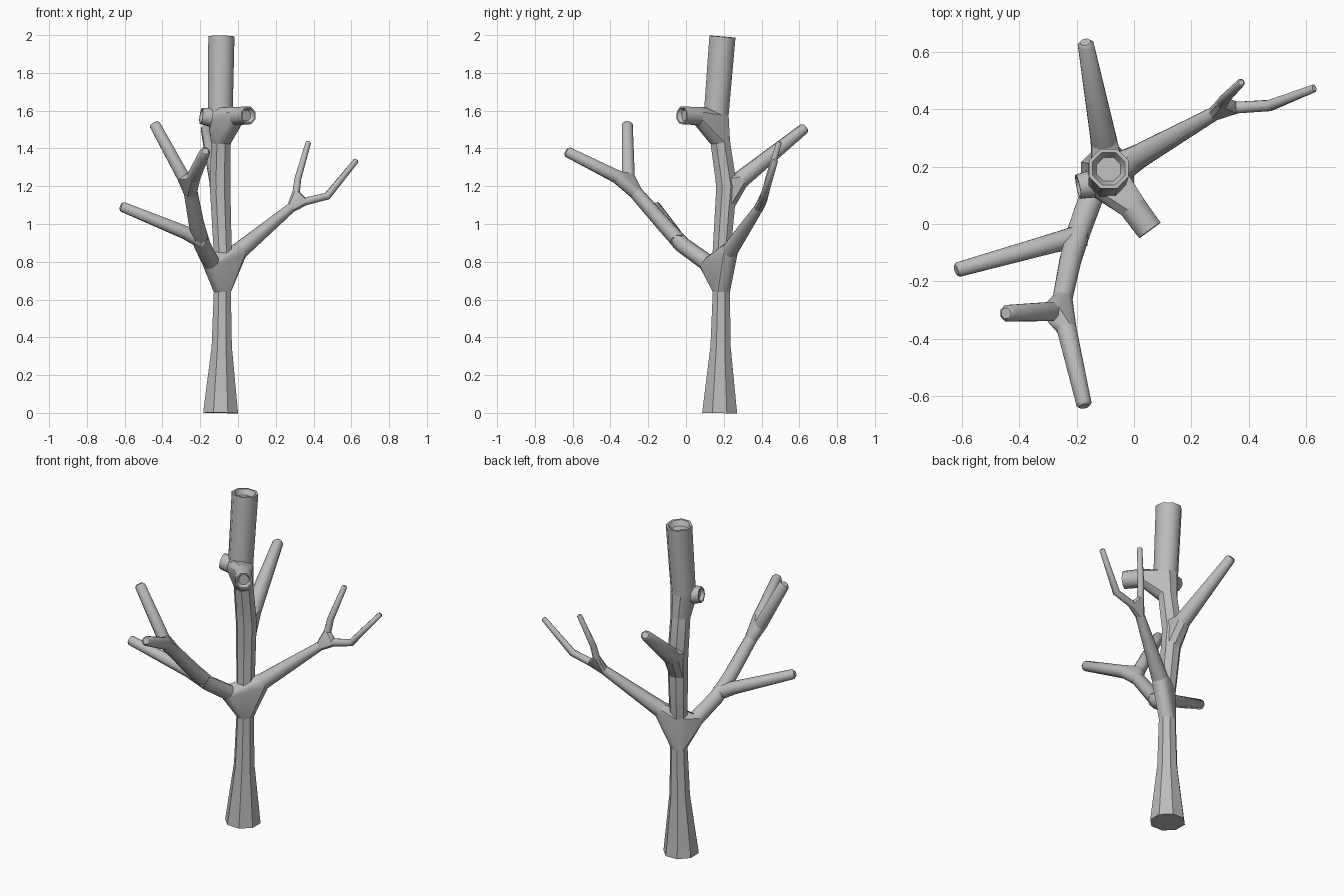
import bpy, bmesh, math
from mathutils import Vector

cube = bpy.data.objects.get("Cube")
if cube:
    bpy.data.objects.remove(cube, do_unlink=True)

GREY = (0.5, 0.5, 0.5, 1)
bark = bpy.data.materials.new("grey_bark")
bark.use_nodes = True
bark.diffuse_color = GREY
bark.node_tree.nodes["Principled BSDF"].inputs["Base Color"].default_value = GREY

SIDES = 8
UP = Vector((0, 0, 1))


def ring(centre, direction, radius):
    """Octagonal cross-section across the given direction."""
    d = Vector(direction).normalized()
    ref = Vector((1, 0, 0)) if abs(d.z) > 0.9 else UP
    u = (ref - d * ref.dot(d)).normalized()
    v = d.cross(u)
    angles = [(i + 0.5) * math.tau / SIDES for i in range(SIDES)]
    return [Vector(centre) + radius * (u * math.cos(a) + v * math.sin(a)) for a in angles]


def finish(name, bm, angle):
    bmesh.ops.recalc_face_normals(bm, faces=bm.faces[:])
    mesh = bpy.data.meshes.new(name)
    bm.to_mesh(mesh)
    bm.free()
    mesh.materials.append(bark)
    obj = bpy.data.objects.new(name, mesh)
    bpy.context.collection.objects.link(obj)
    bpy.ops.object.select_all(action="DESELECT")
    obj.select_set(True)
    bpy.context.view_layer.objects.active = obj
    bpy.ops.object.shade_smooth_by_angle(angle=math.radians(angle))


def limb(name, path, end="tip", angle=50):
    """Loft through (x, y, z, radius) points; returns the first and last rings."""
    pts = [Vector(p[:3]) for p in path]
    rad = [p[3] for p in path]
    rings = []
    for i, p in enumerate(pts):
        a, b = pts[max(i - 1, 0)], pts[min(i + 1, len(pts) - 1)]
        d = (p - a).normalized() + (b - p).normalized()
        rings.append(ring(p, d, rad[i]))
    ends = rings[0], rings[-1]
    d = (pts[-1] - pts[-2]).normalized()
    r = rad[-1]
    if end == "tip":      # slightly rounded end
        rings.append(ring(pts[-1] + d * r * 0.4, d, r * 0.65))
    elif end == "cup":    # hollow broken end
        rings.append(ring(pts[-1], d, r * 0.82))
        rings.append(ring(pts[-1] - d * r * 0.4, d, r * 0.6))
    bm = bmesh.new()
    loops = [[bm.verts.new(c) for c in rg] for rg in rings]
    for lo, hi in zip(loops, loops[1:]):
        for i in range(SIDES):
            j = (i + 1) % SIDES
            bm.faces.new((lo[i], lo[j], hi[j], hi[i]))
    bm.faces.new(loops[0][::-1])
    bm.faces.new(loops[-1])
    finish(name, bm, angle)
    return ends


def joint(name, rings):
    """Faceted crotch wrapped around the limb ends that meet here."""
    bm = bmesh.new()
    verts = [bm.verts.new(c) for rg in rings for c in rg]
    res = bmesh.ops.convex_hull(bm, input=verts)
    spare = {g for g in res["geom_interior"] + res["geom_unused"]
             if isinstance(g, bmesh.types.BMVert)}
    bmesh.ops.delete(bm, geom=list(spare), context="VERTS")
    bmesh.ops.dissolve_limit(bm, angle_limit=0.05, verts=bm.verts[:], edges=bm.edges[:])
    finish(name, bm, 30)


# Trunk in three lengths
low = limb("lower_trunk", [(-0.092, 0.178, 0, 0.1), (-0.086, 0.183, 0.35, 0.058),
                           (-0.083, 0.187, 0.64, 0.049)], "flat", 30)
mid = limb("middle_trunk", [(-0.08, 0.187, 0.83, 0.051), (-0.095, 0.215, 1.2, 0.059),
                            (-0.09, 0.182, 1.43, 0.056)], "flat", 30)
top = limb("upper_trunk", [(-0.094, 0.16, 1.58, 0.071), (-0.088, 0.193, 1.992, 0.075)],
           "cup", 46)

# Left branch with two thin twigs
left = limb("left_branch", [(0.01, 0.232, 0.86, 0.046), (0.28, 0.385, 1.085, 0.026)], "flat")
twig_a = limb("left_upright_twig", [(0.308, 0.422, 1.17, 0.021), (0.317, 0.437, 1.24, 0.019),
                                    (0.372, 0.492, 1.43, 0.015)])
twig_b = limb("left_outer_twig", [(0.36, 0.406, 1.12, 0.022), (0.473, 0.413, 1.148, 0.021),
                                  (0.625, 0.472, 1.335, 0.015)])
joint("left_twig_fork", [left[1], twig_a[0], twig_b[0]])

# Front branch with three offshoots
front = limb("front_branch", [(-0.145, 0.105, 0.8, 0.046), (-0.19, -0.02, 0.89, 0.044),
                              (-0.22, -0.12, 1.0, 0.041), (-0.25, -0.265, 1.165, 0.037)], "flat")
limb("right_side_branch", [(-0.18, -0.04, 0.905, 0.043), (-0.28, -0.066, 0.955, 0.037),
                           (-0.61, -0.158, 1.09, 0.028)])
shoot_a = limb("front_upright_shoot", [(-0.29, -0.305, 1.25, 0.036), (-0.44, -0.311, 1.525, 0.031)])
shoot_b = limb("front_outer_shoot", [(-0.235, -0.365, 1.25, 0.037), (-0.175, -0.625, 1.38, 0.029)])
joint("front_shoot_fork", [front[1], shoot_a[0], shoot_b[0]])

# Back branch
back = limb("back_branch", [(-0.105, 0.29, 1.235, 0.049), (-0.168, 0.625, 1.505, 0.03)])
joint("back_branch_root", [ring((-0.093, 0.206, 1.08), UP, 0.05),
                           ring((-0.095, 0.21, 1.24), UP, 0.055), back[0]])

# Main crotch where the branches leave the trunk
joint("main_fork", [low[1], mid[0], left[0], front[0]])

# Broken stubs and the swollen collar that carries them
stub_a = limb("left_broken_stub", [(-0.005, 0.06, 1.572, 0.052), (0.055, -0.022, 1.575, 0.05)], "cup")
stub_b = limb("right_broken_stub", [(-0.145, 0.14, 1.565, 0.052), (-0.195, 0.13, 1.572, 0.046)], "cup")
joint("stub_collar", [mid[1], top[0], stub_a[0], stub_b[0]])
